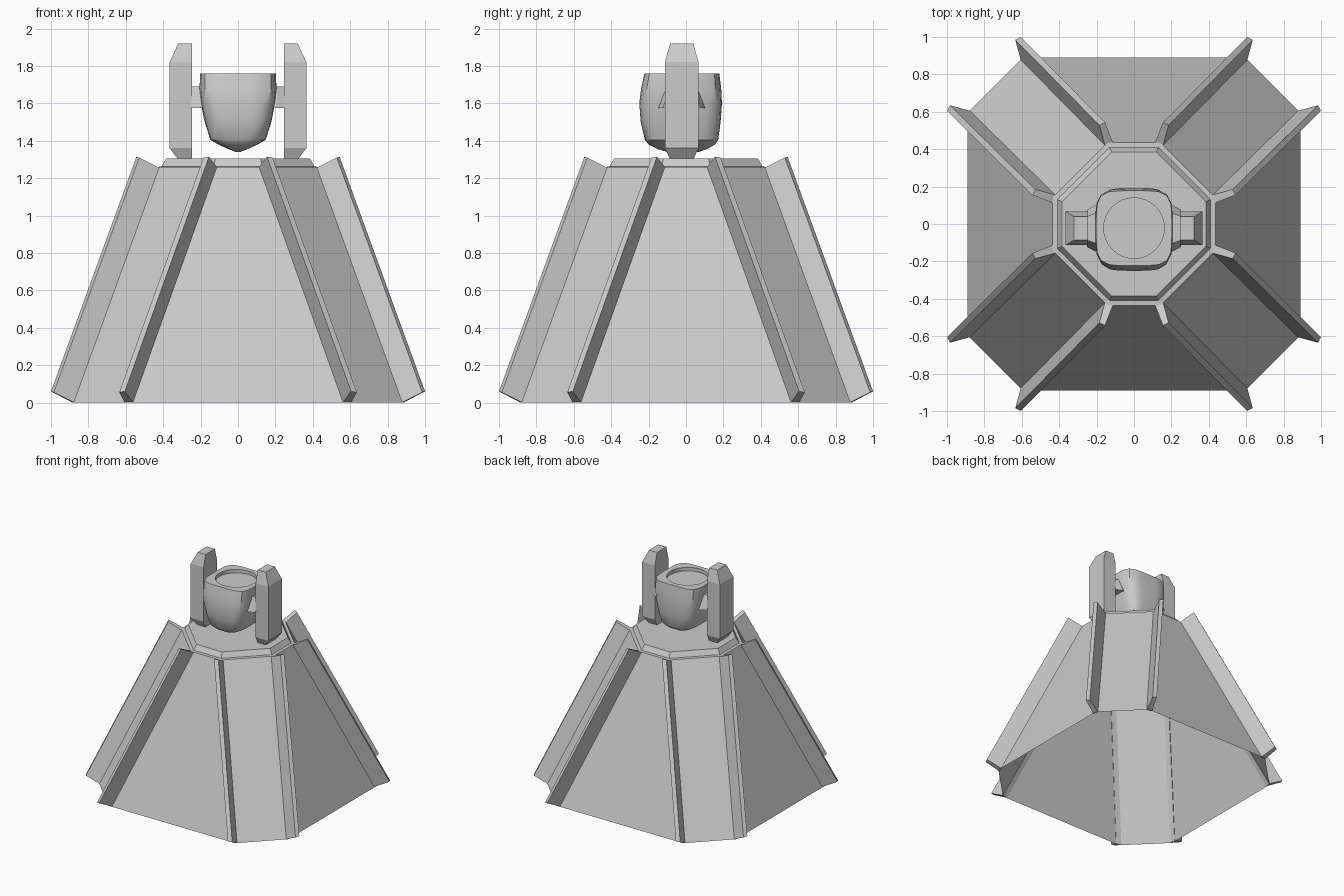
import bpy, bmesh, math
from math import cos, sin, pi

if "Cube" in bpy.data.objects:
    bpy.data.objects.remove(bpy.data.objects["Cube"])


def make(name, bm, smooth=False):
    bmesh.ops.recalc_face_normals(bm, faces=bm.faces[:])
    me = bpy.data.meshes.new(name)
    bm.to_mesh(me)
    bm.free()
    ob = bpy.data.objects.new(name, me)
    bpy.context.collection.objects.link(ob)
    if smooth:
        bpy.ops.object.select_all(action='DESELECT')
        ob.select_set(True)
        bpy.context.view_layer.objects.active = ob
        bpy.ops.object.shade_smooth_by_angle(angle=math.radians(35))
    return ob


def loft(bm, rings, cap_start=True, cap_end=True):
    """Join rings of equal point count into a skin, with optional end caps."""
    rows = [[bm.verts.new(p) for p in r] for r in rings]
    n = len(rows[0])
    for a, b in zip(rows, rows[1:]):
        for i in range(n):
            j = (i + 1) % n
            bm.faces.new((a[i], a[j], b[j], b[i]))
    if cap_start:
        bm.faces.new(rows[0])
    if cap_end:
        bm.faces.new(rows[-1])


def octagon(h, w, z):
    pts = [(h, -w), (h, w), (w, h), (-w, h), (-h, w), (-h, -w), (-w, -h), (w, -h)]
    return [(x, y, z) for x, y in pts]


# Hollow eight-sided skirt with the raised platform on top
bm = bmesh.new()
loft(bm, [octagon(.89, .595, 0), octagon(.435, .14, 1.26),
          octagon(.41, .13, 1.262), octagon(.385, .12, 1.305)], cap_start=False)
make("base_shell", bm)

# Eight slanted ribs along the skirt corners
foot = [(.56, .885, 0), (.605, .875, 0), (.635, .985, .055), (.605, 1.0, .06)]
head_end = [(x - .45, y - .457, z + 1.255) for x, y, z in foot]
bm = bmesh.new()
for swap in (False, True):
    for sx in (-1, 1):
        for sy in (-1, 1):
            place = lambda p: (sx * p[swap], sy * p[not swap], p[2])
            loft(bm, [[place(p) for p in foot], [place(p) for p in head_end]])
make("corner_ribs", bm)

# Upright arms, chamfered on the outer side, and brackets to the head
CY = -.023
for side, label in ((-1, "left"), (1, "right")):
    bm = bmesh.new()
    rings = []
    for z, x_out, hy in ((1.30, .32, .062), (1.36, .365, .09),
                         (1.82, .365, .09), (1.92, .32, .062)):
        rings.append([(side * .245, CY - hy, z), (side * x_out, CY - hy, z),
                      (side * x_out, CY + hy, z), (side * .245, CY + hy, z)])
    loft(bm, rings)
    make(label + "_arm", bm)

    bm = bmesh.new()
    loft(bm, [[(side * x, CY + y * s, z) for y, z in
               ((-.125, 1.575), (.125, 1.575), (.08, 1.69), (-.08, 1.69))]
              for x, s in ((.14, 1), (.205, 1), (.25, .8))])
    make(label + "_bracket", bm)

# Bucket-shaped head with a round recess in its top
N = 32


def section(z, hx, y0, y1, power):
    ring = []
    for i in range(N):
        a = 2 * pi * i / N
        c, s = cos(a), sin(a)
        r = (abs(c) ** power + abs(s) ** power) ** (-1 / power)
        ring.append((hx * r * c, (y0 + y1) / 2 + (y1 - y0) / 2 * r * s, z))
    return ring


profile = [(1.34, .012, -.10, .07, 4), (1.355, .05, -.15, .11, 4),
           (1.38, .105, -.20, .155, 4), (1.405, .148, -.22, .172, 4.5),
           (1.50, .178, -.242, .185, 4.5), (1.60, .198, -.25, .192, 4.5),
           (1.68, .206, -.24, .188, 4.5), (1.76, .202, -.222, .178, 5),
           (1.76, .162, -.184, .14, 2), (1.73, .162, -.184, .14, 2)]
bm = bmesh.new()
loft(bm, [section(*p) for p in profile])
make("head_pod", bm, smooth=True)
